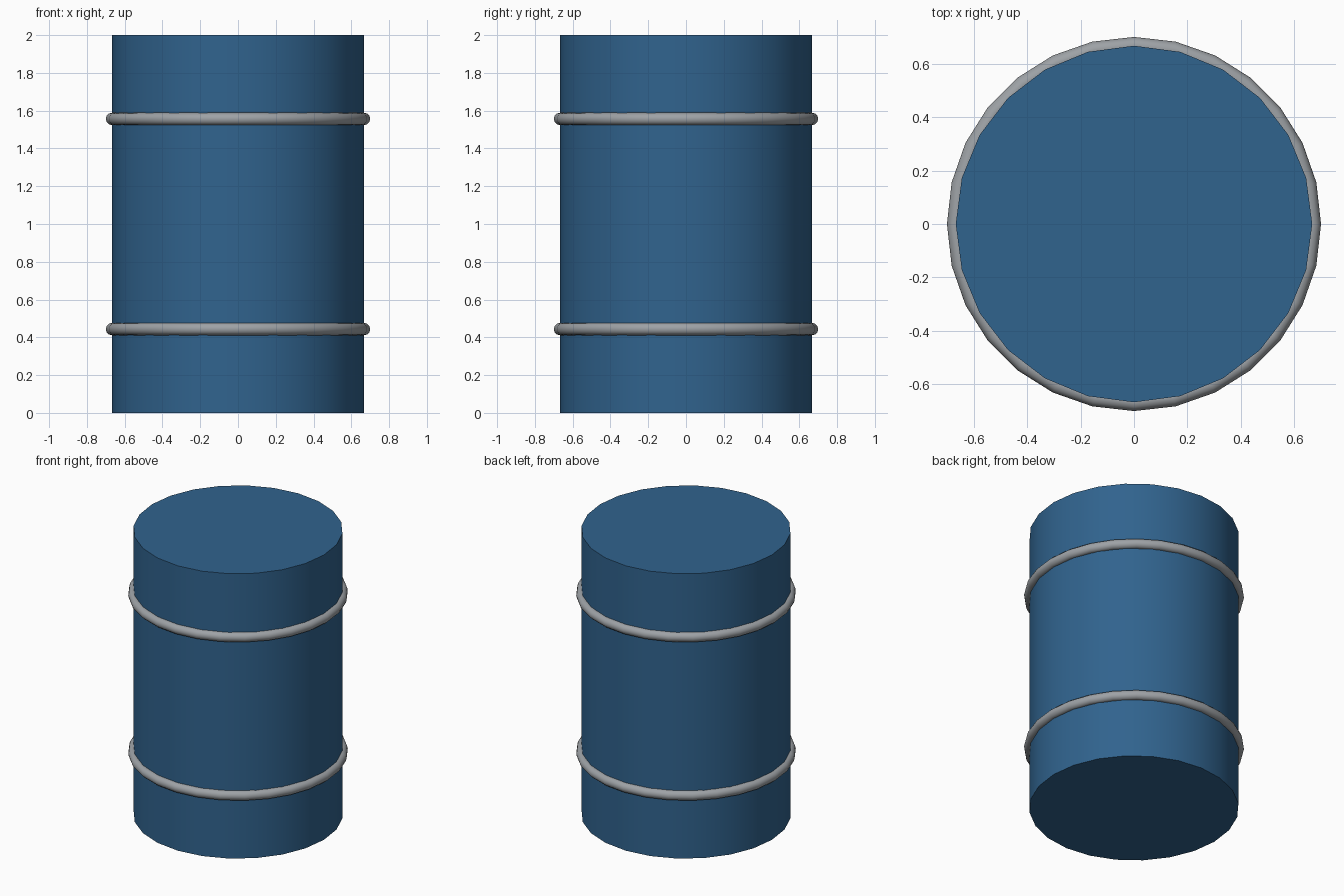
import bpy
import math

cube = bpy.data.objects.get("Cube")
if cube:
    bpy.data.objects.remove(cube, do_unlink=True)

RADIUS = 0.667
HEIGHT = 2.0
BAND = 0.033


def make_material(name, color):
    mat = bpy.data.materials.new(name)
    mat.use_nodes = True
    mat.diffuse_color = color
    for node in mat.node_tree.nodes:
        if node.type == "BSDF_PRINCIPLED":
            node.inputs["Base Color"].default_value = color
    return mat


def finish(name, mat):
    obj = bpy.context.object
    obj.name = name
    obj.data.materials.append(mat)
    bpy.ops.object.shade_smooth_by_angle(angle=math.radians(50))
    return obj


blue = make_material("blue paint", (0.03, 0.125, 0.27, 1))
grey = make_material("grey metal", (0.34, 0.36, 0.38, 1))

# Closed drum body
bpy.ops.mesh.primitive_cylinder_add(vertices=24, radius=RADIUS, depth=HEIGHT,
                                    location=(0, 0, HEIGHT / 2))
finish("drum_body", blue)

# Two rolling hoops, placed evenly about the middle
for name, offset in (("lower_hoop", -0.556), ("upper_hoop", 0.556)):
    bpy.ops.mesh.primitive_torus_add(major_radius=RADIUS, minor_radius=BAND,
                                     major_segments=28, minor_segments=12,
                                     location=(0, 0, HEIGHT / 2 + offset))
    finish(name, grey)
